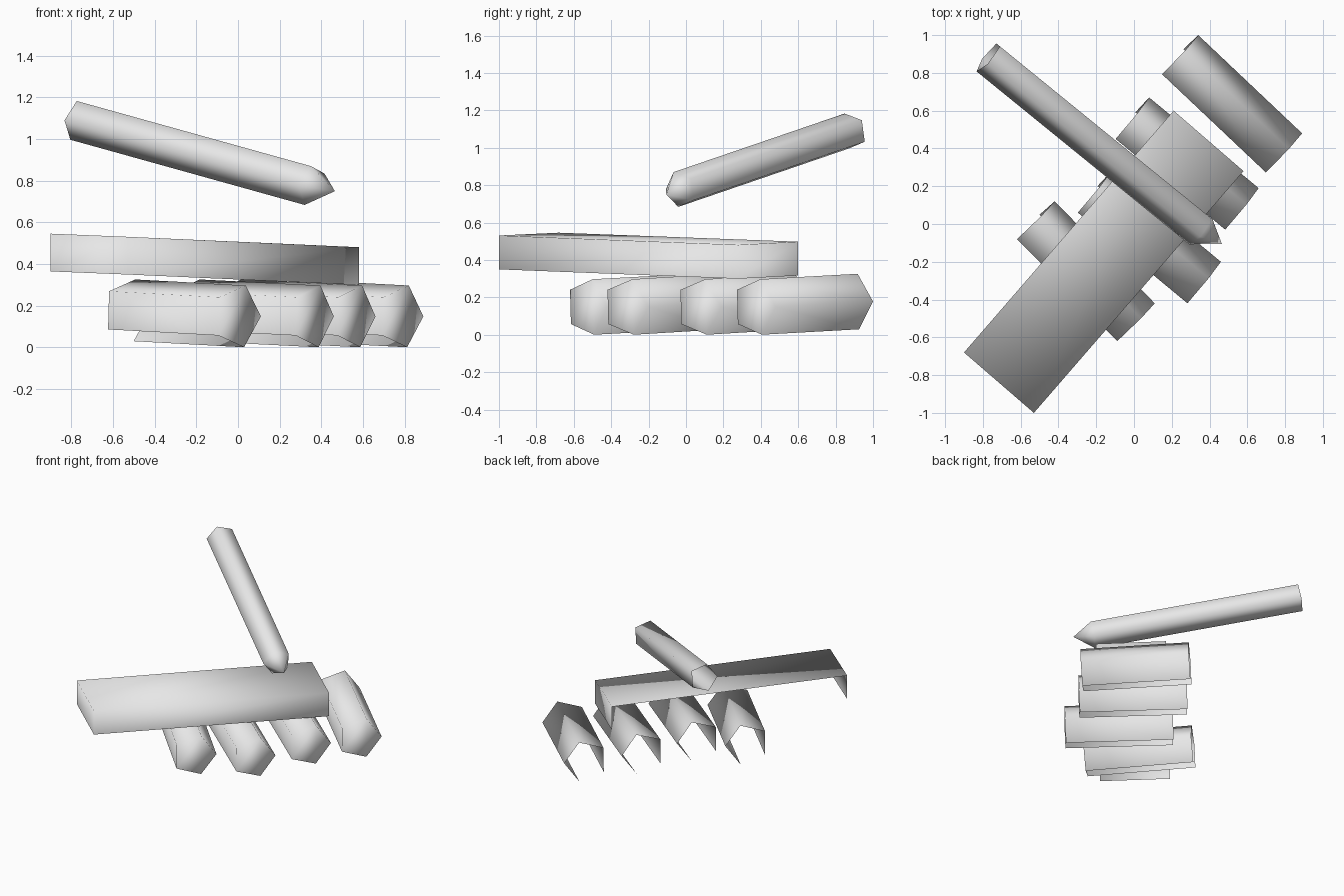
import bpy, bmesh, math
from mathutils import Vector

if "Cube" in bpy.data.objects:
    bpy.data.objects.remove(bpy.data.objects["Cube"])

grey = bpy.data.materials.new("light_grey")
grey.diffuse_color = (0.8, 0.8, 0.8, 1)
grey.use_nodes = True
grey.node_tree.nodes["Principled BSDF"].inputs["Base Color"].default_value = grey.diffuse_color


def finish(name, points, faces, centre):
    """Make a smooth open shell whose faces all look away from its centre."""
    bm = bmesh.new()
    verts = [bm.verts.new(p) for p in points]
    for f in faces:
        face = bm.faces.new([verts[i] for i in f])
        face.smooth = True
        face.normal_update()
        if face.normal.dot(face.calc_center_median() - centre) < 0:
            face.normal_flip()
    mesh = bpy.data.meshes.new(name)
    bm.to_mesh(mesh)
    bm.free()
    mesh.materials.append(grey)
    bpy.context.collection.objects.link(bpy.data.objects.new(name, mesh))


def frame(back, front):
    """Axis, level sideways direction and upward direction of a tube."""
    axis = (front - back).normalized()
    side = Vector((-axis.y, axis.x, 0)).normalized()
    return axis, side, axis.cross(side)


def ring(centre, side, up, radius, start):
    angles = [math.radians(start + 72 * i) for i in range(5)]
    return [centre + radius * (side * math.cos(a) + up * math.sin(a)) for a in angles]


# Four five-sided fingers: capped in front, open behind and along one lower side
R = 0.156
for i, (bx, by, fx, fy) in enumerate([
        (0.34, 1.00, 0.89, 0.48), (0.08, 0.67, 0.66, 0.19),
        (-0.12, 0.28, 0.46, -0.20), (-0.42, 0.12, 0.11, -0.42)]):
    back, front = Vector((bx, by, 0.178)), Vector((fx, fy, 0.149))
    axis, side, up = frame(back, front)
    back, front = back - side * R, front - side * R
    pts = ring(back, side, up, R, 0) + ring(front, side, up, R, 0)
    walls = [(k, (k + 1) % 5, (k + 1) % 5 + 5, k + 5) for k in (0, 1, 2, 4)]
    finish(f"finger_{i + 1}", pts, walls + [(5, 6, 7, 8, 9)], (back + front) / 2)

# Long tilted plank: top, front wall and two ends, open below and behind
low = [Vector(p) for p in ((-0.53, -1.0, 0.35), (0.58, 0.28, 0.30),
                           (0.21, 0.60, 0.317), (-0.90, -0.68, 0.365))]
high = [p + Vector((0, 0, 0.181)) for p in low]
finish("plank", low + high,
       [(4, 5, 6, 7), (0, 1, 5, 4), (1, 2, 6, 5), (3, 0, 4, 7)],
       sum(low + high, Vector()) / 8)

# Slender five-sided rod with a pointed tip and an open upper end
back, front = Vector((-0.77, 0.885, 1.09)), Vector((0.355, -0.03, 0.777))
axis, side, up = frame(back, front)
pts = ring(back, side, up, 0.1, 180) + ring(front, side, up, 0.1, 180)
pts.append(Vector((0.465, -0.105, 0.75)))
walls = [(k, (k + 1) % 5, (k + 1) % 5 + 5, k + 5) for k in range(5)]
tip = [(k + 5, (k + 1) % 5 + 5, 10) for k in range(5)]
finish("pointed_rod", pts, walls + tip, (back + front) / 2)
